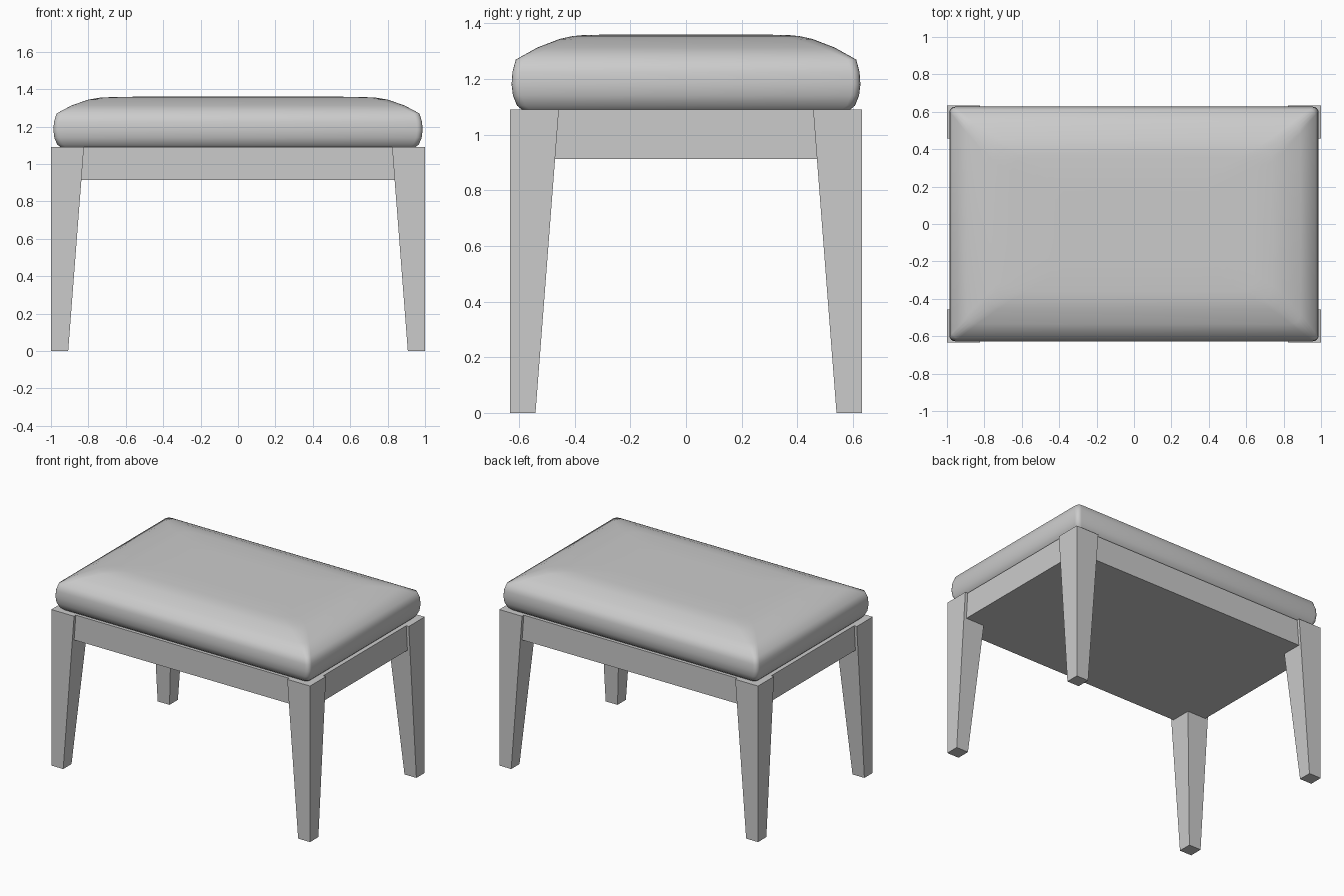
import bpy, bmesh, math

cube = bpy.data.objects.get("Cube")
if cube:
    bpy.data.objects.remove(cube)

grey = bpy.data.materials.new("plain grey")
grey.use_nodes = True
COLOUR = (0.6, 0.6, 0.6, 1)
grey.diffuse_color = COLOUR
grey.node_tree.nodes["Principled BSDF"].inputs["Base Color"].default_value = COLOUR


def loft(name, rings, smooth=False):
    """Skin a stack of equal-length point rings and cap both ends."""
    bm = bmesh.new()
    loops = [[bm.verts.new(p) for p in ring] for ring in rings]
    n = len(loops[0])
    for low, high in zip(loops, loops[1:]):
        for i in range(n):
            j = (i + 1) % n
            f = bm.faces.new((low[i], low[j], high[j], high[i]))
            f.smooth = smooth
    bm.faces.new(loops[0][::-1])
    bm.faces.new(loops[-1]).smooth = smooth
    bmesh.ops.recalc_face_normals(bm, faces=bm.faces)
    mesh = bpy.data.meshes.new(name)
    bm.to_mesh(mesh)
    bm.free()
    mesh.materials.append(grey)
    obj = bpy.data.objects.new(name, mesh)
    bpy.context.collection.objects.link(obj)
    return obj


def rect(x0, x1, y0, y1, z):
    return [(x0, y0, z), (x1, y0, z), (x1, y1, z), (x0, y1, z)]


def rounded_rect(hx, hy, z, r, steps=4):
    ring = []
    for k, (sx, sy) in enumerate([(1, 1), (-1, 1), (-1, -1), (1, -1)]):
        for s in range(steps + 1):
            a = math.pi / 2 * (k + s / steps)
            ring.append((sx * (hx - r) + r * math.cos(a),
                         sy * (hy - r) + r * math.sin(a), z))
    return ring


# Legs: outer faces upright, inner faces tapering towards the floor
W, D, LEG_TOP = 1.0, 0.633, 1.09
for side, sx in (("left", 1), ("right", -1)):
    for end, sy in (("front", -1), ("back", 1)):
        loft(f"{end}_{side}_leg",
             [rect(sx * W, sx * (W - t), sy * D, sy * (D - t), z)
              for t, z in ((0.092, 0), (0.176, LEG_TOP))])

# Seat frame, slightly recessed between the legs
loft("seat_frame", [rect(-0.98, 0.98, -0.613, 0.613, z) for z in (0.913, LEG_TOP)])

# Padded cushion: half width, half depth, height, corner radius
profile = [
    (0.95, 0.59, 1.09, 0.03),
    (0.967, 0.608, 1.105, 0.03),
    (0.982, 0.622, 1.14, 0.03),
    (0.987, 0.627, 1.18, 0.03),
    (0.984, 0.624, 1.225, 0.03),
    (0.97, 0.612, 1.27, 0.03),
    (0.89, 0.535, 1.313, 0.05),
    (0.80, 0.455, 1.344, 0.07),
    (0.74, 0.41, 1.354, 0.08),
    (0.65, 0.36, 1.359, 0.08),
    (0.4, 0.2, 1.36, 0.08),
]
loft("cushion", [rounded_rect(*p) for p in profile], smooth=True)
